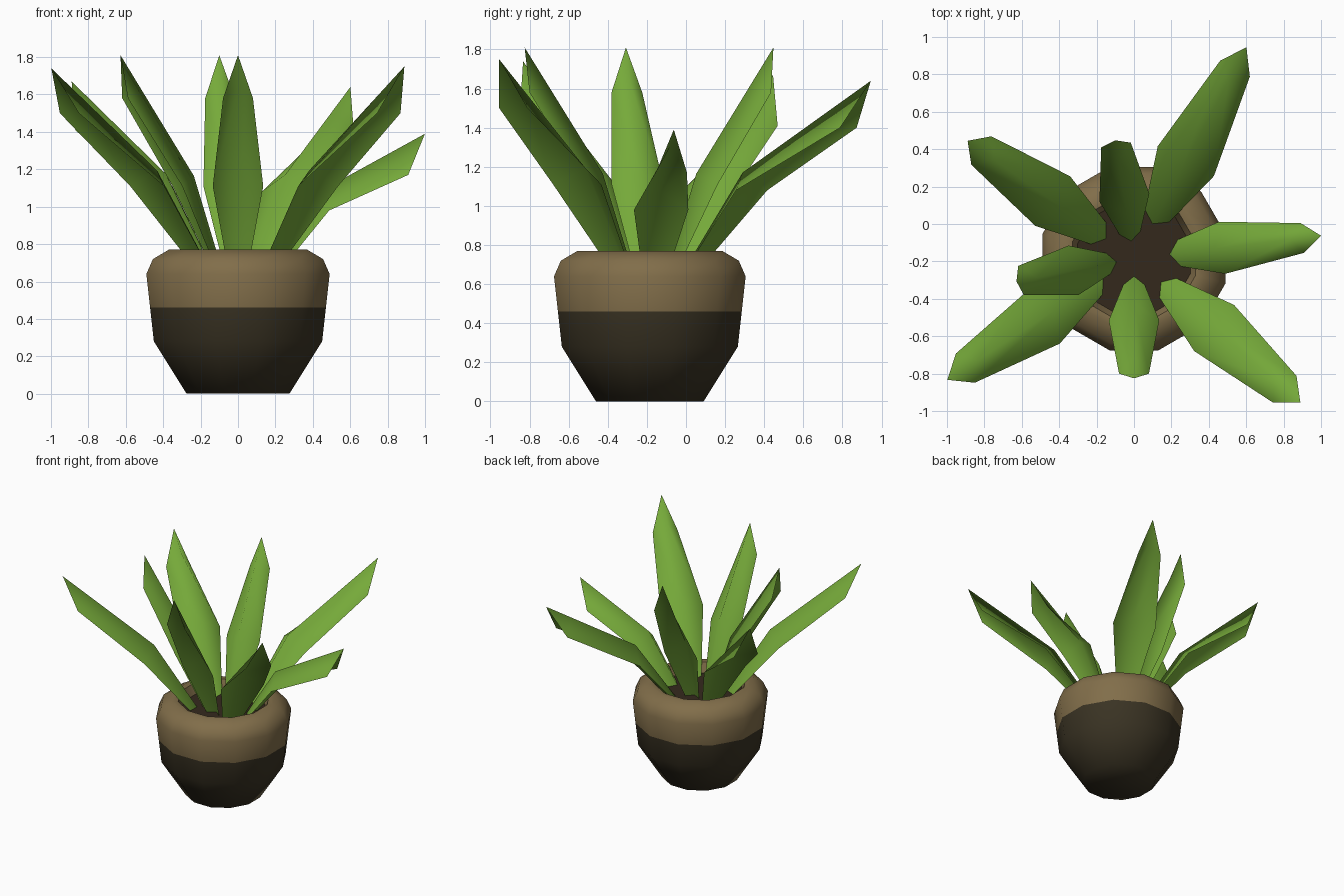
import bpy, bmesh, math
from mathutils import Vector

if "Cube" in bpy.data.objects:
    bpy.data.objects.remove(bpy.data.objects["Cube"])

CENTRE = Vector((0, -0.185, 0))
SIDES = 12


def material(name, rgb):
    m = bpy.data.materials.new(name)
    m.diffuse_color = (*rgb, 1)
    m.use_nodes = True
    m.node_tree.nodes["Principled BSDF"].inputs["Base Color"].default_value = m.diffuse_color
    return m


GREEN = material("leaf green", (0.18, 0.40, 0.042))
TAN = material("pot tan", (0.22, 0.155, 0.068))
BROWN = material("pot dark brown", (0.042, 0.033, 0.017))
SOIL = material("soil", (0.034, 0.022, 0.012))


def finish(name, bm, mats, angle):
    mesh = bpy.data.meshes.new(name)
    bm.to_mesh(mesh)
    bm.free()
    for m in mats:
        mesh.materials.append(m)
    ob = bpy.data.objects.new(name, mesh)
    bpy.context.collection.objects.link(ob)
    bpy.context.view_layer.objects.active = ob
    ob.select_set(True)
    bpy.ops.object.shade_smooth_by_angle(angle=math.radians(angle))
    ob.select_set(False)
    return ob


def ring(bm, r, z):
    # flats face the axes; r is the distance to the flat
    R = r / math.cos(math.pi / SIDES)
    return [bm.verts.new(CENTRE + Vector((R * math.cos(a), R * math.sin(a), z)))
            for a in (2 * math.pi * (i + 0.5) / SIDES for i in range(SIDES))]


# pot: dark lower body, tan upper band folding over the rim to the inside
profile = [(0.275, 0), (0.45, 0.28), (0.47, 0.46), (0.49, 0.64),
           (0.455, 0.72), (0.37, 0.77), (0.33, 0.765), (0.29, 0.66)]
bm = bmesh.new()
rings = [ring(bm, r, z) for r, z in profile]
bm.faces.new(rings[0][::-1])
for lo, hi in zip(rings, rings[1:]):
    for i in range(SIDES):
        j = (i + 1) % SIDES
        bm.faces.new((lo[i], lo[j], hi[j], hi[i]))
for f in bm.faces:
    f.material_index = 1 if f.calc_center_median().z < 0.46 else 0
finish("pot", bm, [TAN, BROWN], 60)

# soil disc
bm = bmesh.new()
bm.faces.new(ring(bm, 0.305, 0.69))
finish("soil", bm, [SOIL], 30)


def leaf(name, heading, mid, shoulder, tip):
    """Ridged leaf; mid and shoulder are (reach, half width, z), tip is (reach, z)."""
    a = math.radians(heading)
    out = Vector((math.cos(a), math.sin(a), 0))
    side = Vector((-math.sin(a), math.cos(a), 0))
    origin = CENTRE + Vector((0, 0, 0.38))

    def at(reach, across, z):
        return CENTRE + out * reach + side * across + Vector((0, 0, z))

    slope = math.atan2(shoulder[2] - mid[2], shoulder[0] - mid[0])
    h = 0.105
    ridge_mid = at(mid[0] - h * math.sin(slope), 0, mid[2] + h * math.cos(slope))
    tip_pt = at(tip[0], 0, tip[1])
    ridge_sh = ridge_mid.lerp(tip_pt, 0.72)

    bm = bmesh.new()
    base, rm, rs, tp = (bm.verts.new(p) for p in (origin, ridge_mid, ridge_sh, tip_pt))
    for s in (1, -1):
        em = bm.verts.new(at(mid[0], s * mid[1], mid[2]))
        es = bm.verts.new(at(shoulder[0], s * shoulder[1], shoulder[2]))
        for f in ((base, rm, em), (rm, rs, es, em), (rs, tp, es)):
            bm.faces.new(f if s > 0 else f[::-1])
    bm.normal_update()
    if sum(f.normal.z for f in bm.faces) < 0:
        bmesh.ops.reverse_faces(bm, faces=bm.faces[:])
    finish(name, bm, [GREEN], 180)


# upright leaves
for name, ang in (("front_leaf", 270), ("left_leaf", 191), ("back_leaf", 99)):
    leaf(name, ang, (0.33, 0.135, 1.11), (0.615, 0.08, 1.58), (0.64, 1.81))
# spreading leaves
leaf("front_right_leaf", -40.9, (0.567, 0.163, 1.11), (1.067, 0.095, 1.5), (1.177, 1.75))
leaf("front_left_leaf", 213, (0.58, 0.165, 1.11), (1.075, 0.093, 1.5), (1.19, 1.74))
leaf("back_right_leaf", 62, (0.59, 0.17, 1.08), (1.15, 0.09, 1.40), (1.28, 1.64))
leaf("back_left_leaf", 144.7, (0.533, 0.162, 1.09), (1.0, 0.093, 1.41), (1.09, 1.67))
leaf("right_leaf", 7, (0.474, 0.14, 0.98), (0.907, 0.08, 1.17), (1.007, 1.39))
